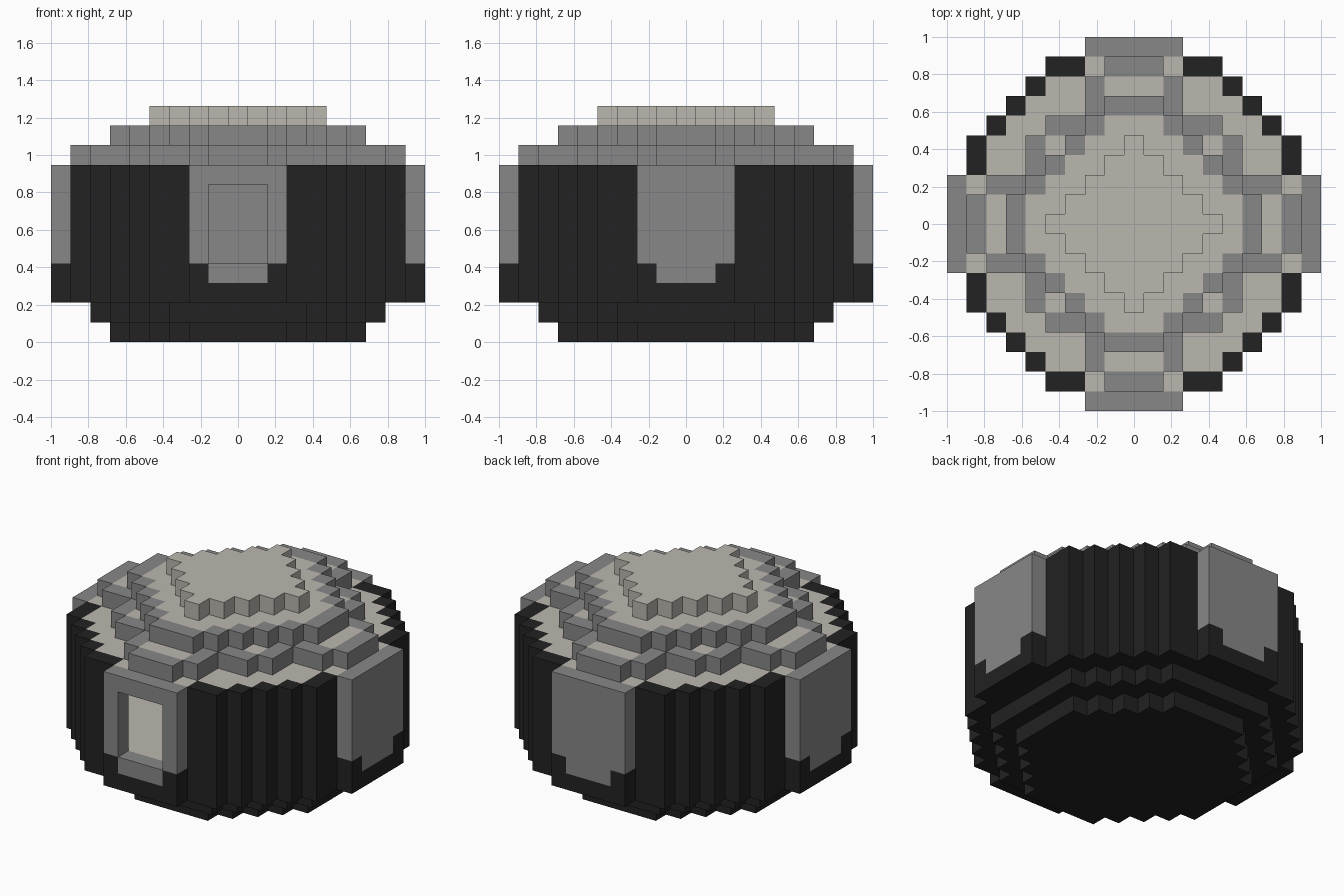
import bpy, bmesh
from mathutils import Vector

if "Cube" in bpy.data.objects:
    bpy.data.objects.remove(bpy.data.objects["Cube"], do_unlink=True)

V = 2 / 19                      # block size
BLACK, GREY, BEIGE = range(3)


def material(name, rgb):
    m = bpy.data.materials.new(name)
    m.use_nodes = True
    m.diffuse_color = (*rgb, 1)
    m.node_tree.nodes["Principled BSDF"].inputs["Base Color"].default_value = (*rgb, 1)
    return m


MATS = [material("black stone", (0.016, 0.016, 0.016)),
        material("grey stone", (0.245, 0.245, 0.245)),
        material("beige stone", (0.50, 0.47, 0.43))]

# Half widths of each block outline, row by row outward from the centre
FOOT = [6, 6, 6, 5, 4, 3, 2]
STEP = [7, 7, 7, 7, 6, 5, 4, 3]
BODY = [9, 9, 9, 8, 8, 7, 6, 5, 4, 2]
LOWER_ROOF = [8, 8, 7, 5, 5, 4, 2, 2, 1]
UPPER_ROOF = [6, 6, 5, 4, 3, 2, 1]
CAP = [4, 3, 2, 1, 0]

SIDES = [(1, 0, 0), (-1, 0, 0), (0, 1, 0), (0, -1, 0), (0, 0, 1), (0, 0, -1)]


def inside(outline, i, j):
    return abs(j) < len(outline) and abs(i) <= outline[abs(j)]


def on_rim(outline, i, j):
    return not all(inside(outline, i + a, j + b) for a, b, _ in SIDES[:4])


def in_porch(i, j):
    return max(abs(i), abs(j)) == 9


def porch_name(i, j):
    if abs(j) == 9:
        return "front_porch" if j < 0 else "back_porch"
    return "left_porch" if i > 0 else "right_porch"


parts, solid = {}, set()


def add(name, i, j, k, colour):
    parts.setdefault(name, {})[i, j, k] = colour
    solid.add((i, j, k))


def tier(name, outline, k, rim, fill):
    for j in range(-9, 10):
        for i in range(-9, 10):
            if inside(outline, i, j):
                add(name, i, j, k, rim if on_rim(outline, i, j) else fill)


# Stepped base
tier("foot", FOOT, 0, BLACK, BLACK)
tier("base_step", STEP, 1, BLACK, BLACK)
tier("base_slab", BODY, 2, BLACK, BLACK)

# Floor, hollow walls with porches, and ceiling
for k in range(3, 9):
    for j in range(-9, 10):
        for i in range(-9, 10):
            if not inside(BODY, i, j):
                continue
            if in_porch(i, j):
                narrow = min(abs(i), abs(j)) <= 1
                window = j == -9 and narrow and 4 <= k <= 7
                if not window:
                    add(porch_name(i, j), i, j, k, GREY if k > 3 or narrow else BLACK)
            elif on_rim(BODY, i, j):
                add("wall", i, j, k, BLACK)
            elif k in (3, 8):
                add("floor" if k == 3 else "ceiling", i, j, k, BEIGE)

# Stepped roof
tier("lower_roof", LOWER_ROOF, 9, GREY, BEIGE)
tier("upper_roof", UPPER_ROOF, 10, GREY, BEIGE)
tier("roof_cap", CAP, 11, BEIGE, BEIGE)


def build(name, cells):
    """Make one mesh from the exposed faces of its blocks."""
    bm, verts = bmesh.new(), {}

    def vert(p):
        key = tuple(round(c * 2) for c in p)
        if key not in verts:
            verts[key] = bm.verts.new(p * V)
        return verts[key]

    for (i, j, k), colour in cells.items():
        for side in SIDES:
            nxt = (i + side[0], j + side[1], k + side[2])
            if nxt in solid:
                continue
            n = Vector(side)
            u = Vector((side[1], side[2], side[0]))
            w = n.cross(u)
            mid = Vector((i, j, k + 0.5)) + n / 2
            corners = [mid + (u * a + w * b) / 2
                       for a, b in ((-1, -1), (1, -1), (1, 1), (-1, 1))]
            face = bm.faces.new([vert(c) for c in corners])
            # Dark walls have a pale lining facing the room
            room = 4 <= nxt[2] <= 7 and inside(BODY, nxt[0], nxt[1])
            face.material_index = BEIGE if room and colour == BLACK else colour

    mesh = bpy.data.meshes.new(name)
    bm.to_mesh(mesh)
    bm.free()
    for m in MATS:
        mesh.materials.append(m)
    bpy.context.collection.objects.link(bpy.data.objects.new(name, mesh))


for part, blocks in parts.items():
    build(part, blocks)
